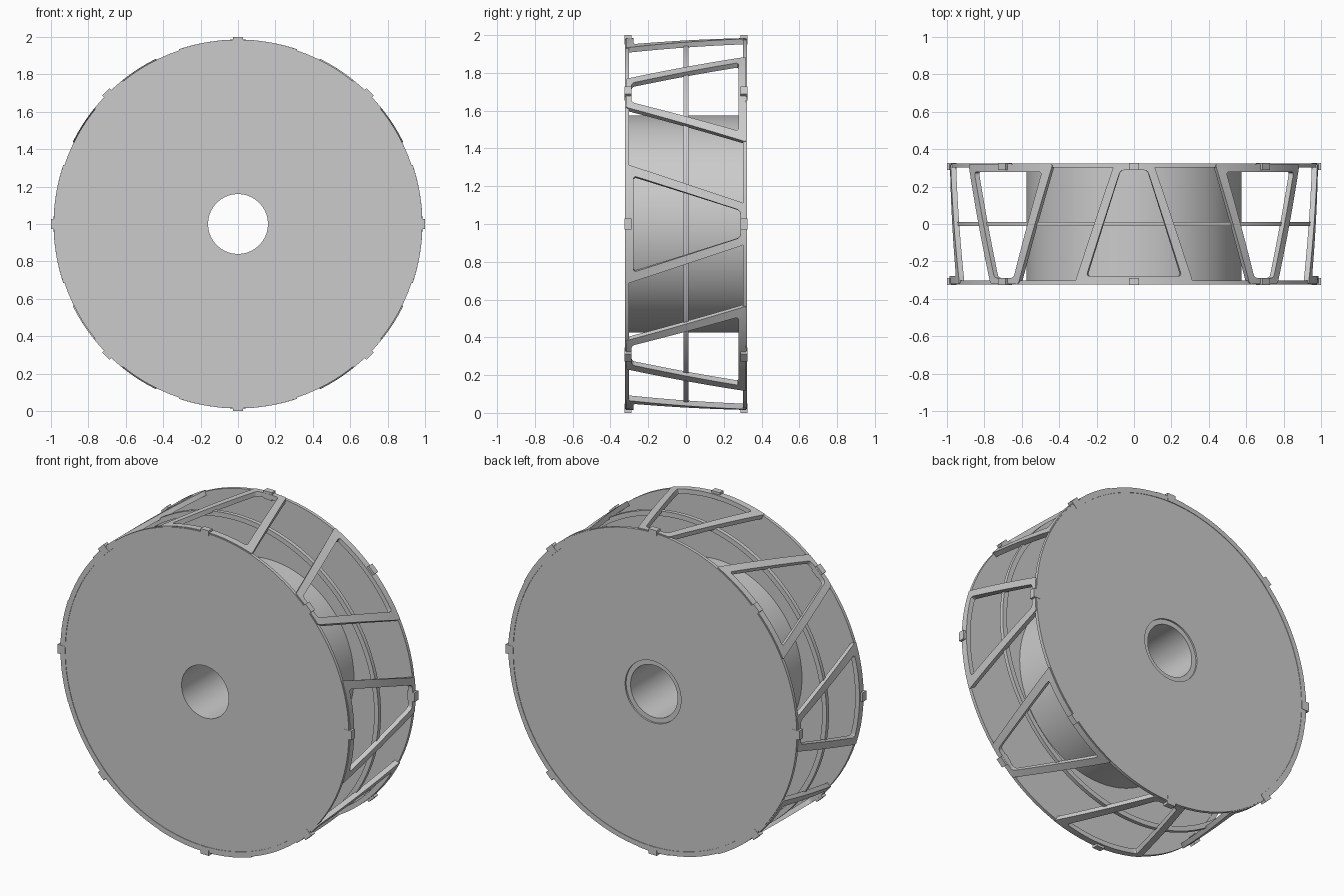
import bpy, bmesh, math
from mathutils import Vector

cube = bpy.data.objects.get("Cube")
if cube:
    bpy.data.objects.remove(cube, do_unlink=True)

grey = bpy.data.materials.new("light_grey")
grey.use_nodes = True
colour = (0.6, 0.6, 0.6, 1)
grey.diffuse_color = colour
grey.node_tree.nodes["Principled BSDF"].inputs["Base Color"].default_value = colour

SEGMENTS = 128
HALF_DEPTH = 0.32


def polar(radius, angle, y):
    """Point around the spool axis, angle measured from straight up."""
    return Vector((radius * math.sin(angle), y, 1 + radius * math.cos(angle)))


def loft(name, sections):
    """Join closed cross-sections into a closed loop of faces."""
    bm = bmesh.new()
    rows = [[bm.verts.new(p) for p in s] for s in sections]
    for a, b in zip(rows, rows[1:] + rows[:1]):
        for i in range(len(a)):
            bm.faces.new((a[i - 1], a[i], b[i], b[i - 1]))
    bmesh.ops.recalc_face_normals(bm, faces=bm.faces)
    mesh = bpy.data.meshes.new(name)
    bm.to_mesh(mesh)
    bm.free()
    mesh.materials.append(grey)
    obj = bpy.data.objects.new(name, mesh)
    bpy.context.collection.objects.link(obj)
    bpy.ops.object.select_all(action='DESELECT')
    obj.select_set(True)
    bpy.context.view_layer.objects.active = obj
    bpy.ops.object.shade_smooth_by_angle(angle=math.radians(30))
    return obj


def ring(name, inner, outer, y0, y1):
    profile = [(inner, y0), (outer, y0), (outer, y1), (inner, y1)]
    loft(name, [[polar(r, math.tau * i / SEGMENTS, y) for r, y in profile]
                for i in range(SEGMENTS)])


def rounded_path(corners, cut):
    """Closed path with rounded corners and evenly sampled sides."""
    pts = []
    n = len(corners)
    for i, c in enumerate(corners):
        before, after = corners[i - 1], corners[(i + 1) % n]
        start = c + (before - c).normalized() * cut
        end = c + (after - c).normalized() * cut
        for k in range(5):
            t = k / 4
            pts.append(start * (1 - t) ** 2 + c * 2 * t * (1 - t) + end * t * t)
        next_start = after + (c - after).normalized() * cut
        pts += [end.lerp(next_start, k / 10) for k in range(1, 10)]
    return pts


def trapezoid(wide, narrow, y_wide, y_narrow, cut):
    w, n = math.radians(wide), math.radians(narrow)
    return rounded_path([Vector((-w, y_wide)), Vector((w, y_wide)),
                         Vector((n, y_narrow)), Vector((-n, y_narrow))], cut)


# Core with its through bore, and the two flanges
ring("hub", 0.16, 0.575, -0.31, 0.31)
ring("front_flange", 0.16, 0.955, -HALF_DEPTH, -0.306)
ring("back_flange", 0.19, 0.955, 0.306, HALF_DEPTH)

# Outer rims and the thin middle hoop
ring("front_rim", 0.95, 0.98, -0.323, -0.303)
ring("back_rim", 0.95, 0.98, 0.303, 0.323)
ring("middle_hoop", 0.935, 0.965, -0.012, 0.012)

# Curved trapezoid frames, alternating in direction, with clips at both ends
outer = trapezoid(18.8, 6.2, -0.318, 0.318, 0.012)
inner = trapezoid(15, 4.2, -0.278, 0.288, 0.02)
for k in range(8):
    centre = math.tau * k / 8
    flip = -1 if k % 2 else 1
    loft(f"cage_frame_{k + 1}", [
        [polar(r, centre + p.x, flip * p.y)
         for r, p in ((0.957, o), (0.986, o), (0.986, i), (0.957, i))]
        for o, i in zip(outer, inner)])
    for side, label in ((-1, "front"), (1, "back")):
        # box clip, stacked as a small closed block
        half = 0.028
        box = bmesh.new()
        bmesh.ops.create_cube(box, size=1)
        for v in box.verts:
            a = centre + v.co.x * 2 * half
            v.co = polar(0.975 + v.co.z * 0.05, a, side * 0.307 + v.co.y * 0.036)
        bmesh.ops.recalc_face_normals(box, faces=box.faces)
        mesh = bpy.data.meshes.new(f"{label}_clip_{k + 1}")
        box.to_mesh(mesh)
        box.free()
        mesh.materials.append(grey)
        bpy.context.collection.objects.link(bpy.data.objects.new(mesh.name, mesh))
